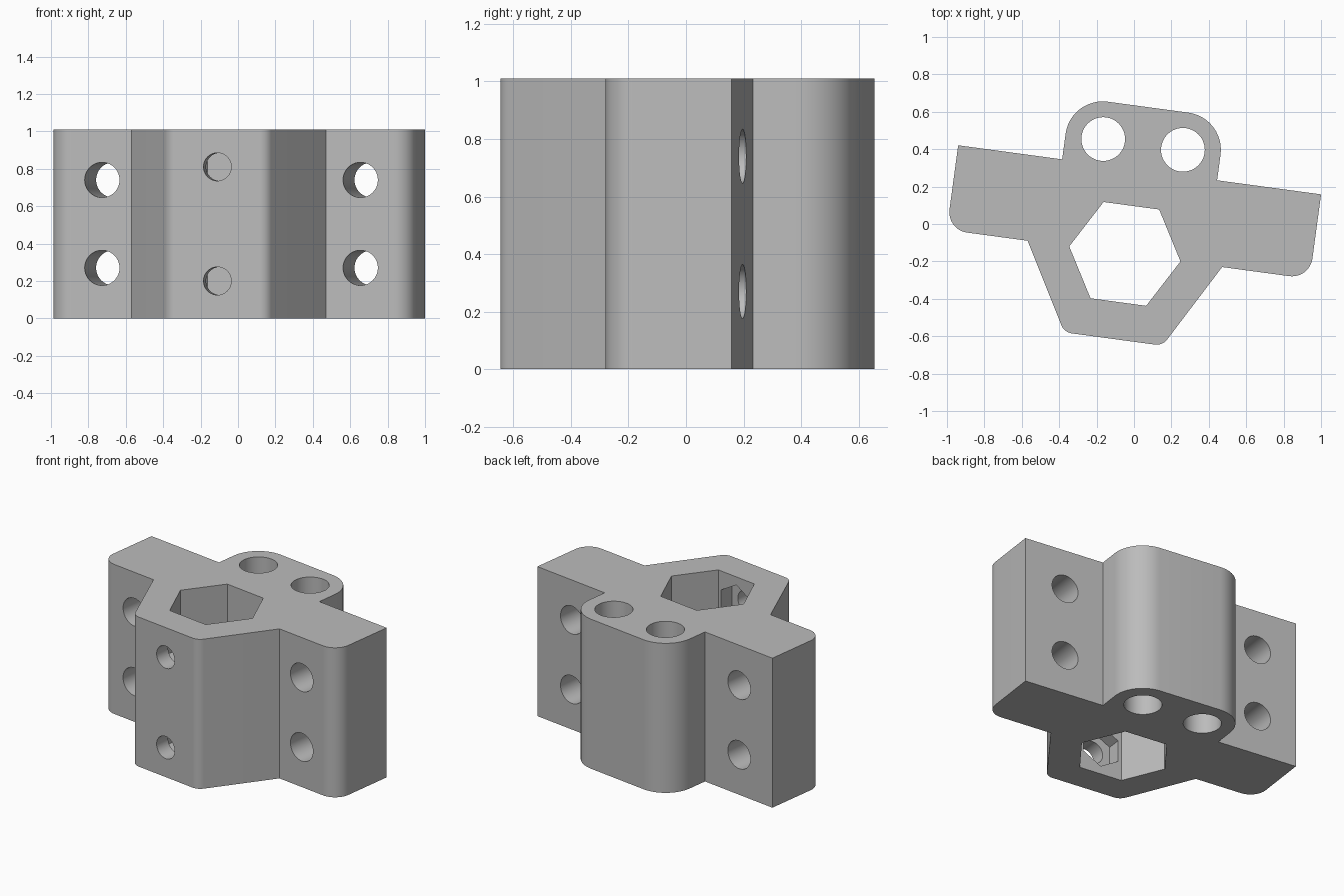
import bpy, bmesh, math
from mathutils import Vector, Matrix

HEIGHT = 1.01
MID, HEX_X, HEX_Y = -0.009, -0.027, -0.165   # block centre and hexagon axis
TILT = math.radians(-7.7)

cube = bpy.data.objects.get("Cube")
if cube:
    bpy.data.objects.remove(cube)

grey = bpy.data.materials.new("plain_grey")
grey.use_nodes = True
colour = (0.5, 0.5, 0.5, 1)
grey.diffuse_color = colour
grey.node_tree.nodes["Principled BSDF"].inputs["Base Color"].default_value = colour


def rounded(corners, steps=12):
    """Turn (x, y, radius) corners into an outline with rounded corners."""
    out = []
    for i, (x, y, r) in enumerate(corners):
        p = Vector((x, y))
        if not r:
            out.append(p)
            continue
        a = (Vector(corners[i - 1][:2]) - p).normalized()
        b = (Vector(corners[(i + 1) % len(corners)][:2]) - p).normalized()
        half = a.angle(b) / 2
        centre = p + (a + b).normalized() * r / math.sin(half)
        start = p + a * r / math.tan(half) - centre
        end = p + b * r / math.tan(half) - centre
        sweep = start.angle_signed(end)
        for k in range(steps + 1):
            out.append(centre + Matrix.Rotation(-sweep * k / steps, 2) @ start)
    return out


def extrude(name, outline, low, high, matrix=Matrix()):
    bm = bmesh.new()
    face = bm.faces.new([bm.verts.new((p[0], p[1], low)) for p in outline])
    top = bmesh.ops.extrude_face_region(bm, geom=[face])["geom"]
    bmesh.ops.translate(bm, vec=(0, 0, high - low),
                        verts=[v for v in top if isinstance(v, bmesh.types.BMVert)])
    bmesh.ops.recalc_face_normals(bm, faces=bm.faces)
    bm.transform(matrix)
    mesh = bpy.data.meshes.new(name)
    bm.to_mesh(mesh)
    bm.free()
    mesh.materials.append(grey)
    obj = bpy.data.objects.new(name, mesh)
    bpy.context.collection.objects.link(obj)
    return obj


def ring(radius, sides, start=0.0):
    return [(radius * math.cos(start + math.tau * i / sides),
             radius * math.sin(start + math.tau * i / sides)) for i in range(sides)]


def cut(body, outline, low, high, matrix):
    cutter = extrude("hole_cutter", outline, low, high, matrix)
    cutter.hide_render = True
    mod = body.modifiers.new("hole", "BOOLEAN")
    mod.operation, mod.solver, mod.object = "DIFFERENCE", "EXACT", cutter
    bpy.context.view_layer.objects.active = body
    bpy.ops.object.modifier_apply(modifier=mod.name)
    bpy.data.objects.remove(cutter)


# Block outline: arms, twin-lobed back and half-hexagon front
body = extrude("clamp_block", rounded([
    (MID - 0.979, 0.291, 0), (MID - 0.418, 0.291, 0),
    (MID - 0.418, 0.629, 0.2), (MID + 0.418, 0.629, 0.2),
    (MID + 0.418, 0.291, 0), (MID + 0.979, 0.291, 0),
    (MID + 0.979, HEX_Y, 0.11), (HEX_X + 0.525, HEX_Y, 0),
    (HEX_X + 0.265, -0.624, 0.07), (HEX_X - 0.265, -0.624, 0.07),
    (HEX_X - 0.525, HEX_Y, 0), (MID - 0.979, HEX_Y, 0.11),
]), 0, HEIGHT)

# Upright hexagonal bore and two round bores
cut(body, ring(0.3, 6), -0.2, 1.2, Matrix.Translation((HEX_X, HEX_Y, 0)))
for side in (-1, 1):
    cut(body, ring(0.117, 48), -0.2, 1.2, Matrix.Translation((MID + side * 0.215, 0.428, 0)))

# Cross holes run front to back; local z becomes y
lay_down = Matrix.Rotation(-math.pi / 2, 4, "X")
for side in (-1, 1):
    for z in (0.27, 0.74):
        cut(body, ring(0.094, 40), -0.5, 0.6,
            Matrix.Translation((-0.014 + side * 0.697, 0, z)) @ lay_down)

# Front screw holes with nut pockets opening into the hexagonal bore
for z in (0.2, 0.81):
    place = Matrix.Translation((HEX_X, 0, z)) @ lay_down
    cut(body, ring(0.075, 40), -0.8, -0.3, place)
    cut(body, ring(0.145, 6, math.pi / 2), -0.52, -0.35, place)

body.data.transform(Matrix.Rotation(TILT, 4, "Z"))
bpy.ops.object.select_all(action="DESELECT")
body.select_set(True)
bpy.context.view_layer.objects.active = body
bpy.ops.object.shade_smooth_by_angle(angle=math.radians(25))
